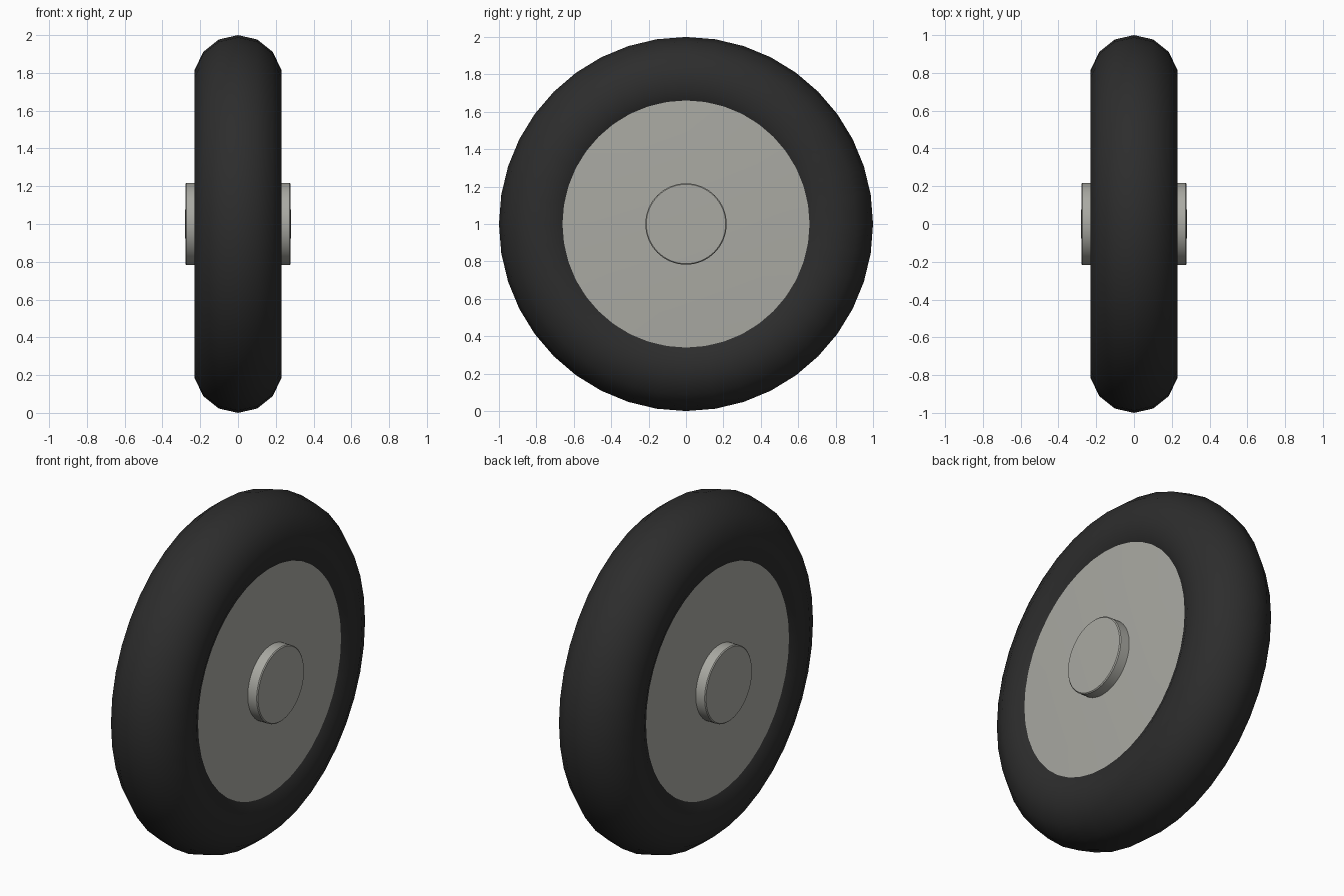
import bpy
import math
from mathutils import Matrix

cube = bpy.data.objects.get("Cube")
if cube:
    bpy.data.objects.remove(cube, do_unlink=True)

CENTRE = (0, 0, 1)


def make_material(name, colour):
    mat = bpy.data.materials.new(name)
    mat.use_nodes = True
    mat.diffuse_color = colour
    mat.node_tree.nodes["Principled BSDF"].inputs["Base Color"].default_value = colour
    return mat


def lathe(name, profile, segments, mat, closed=False):
    """Spin an (x, radius) profile around the axle; zero radius makes a pole."""
    verts, rings = [], []
    for x, r in profile:
        count = segments if r > 0 else 1
        rings.append([len(verts) + i for i in range(count)])
        for i in range(count):
            a = 2 * math.pi * i / segments
            verts.append((x, r * math.cos(a), r * math.sin(a)))
    faces = []
    pairs = list(zip(rings, rings[1:] + rings[:1])) if closed else list(zip(rings, rings[1:]))
    for a, b in pairs:
        for i in range(segments):
            j = (i + 1) % segments
            quad = [a[i % len(a)], a[j % len(a)], b[j % len(b)], b[i % len(b)]]
            faces.append(list(dict.fromkeys(quad)))
    mesh = bpy.data.meshes.new(name)
    mesh.from_pydata(verts, [], faces)
    mesh.transform(Matrix.Translation(CENTRE))
    mesh.materials.append(mat)
    obj = bpy.data.objects.new(name, mesh)
    bpy.context.collection.objects.link(obj)

    # Consistent outward normals and smooth shading with sharp rims
    bpy.ops.object.select_all(action="DESELECT")
    obj.select_set(True)
    bpy.context.view_layer.objects.active = obj
    bpy.ops.object.mode_set(mode="EDIT")
    bpy.ops.mesh.select_all(action="SELECT")
    bpy.ops.mesh.normals_make_consistent(inside=False)
    bpy.ops.object.mode_set(mode="OBJECT")
    bpy.ops.object.shade_smooth_by_angle(angle=math.radians(35))
    return obj


def mirrored(half):
    """Complete a right-to-left profile from its +x half."""
    return half + [(-x, r) for x, r in reversed(half)]


rubber = make_material("dark rubber", (0.026, 0.026, 0.026, 1))
metal = make_material("warm grey metal", (0.4, 0.4, 0.365, 1))

# Tyre: fourteen-sided tube swept round the axle
TUBE, SIDES = 0.235, 14
tube = [(TUBE * math.sin(2 * math.pi * i / SIDES),
         1 - TUBE + TUBE * math.cos(2 * math.pi * i / SIDES)) for i in range(SIDES)]
lathe("tyre", tube, 40, rubber, closed=True)

# Wheel disc: very shallow dome on each side
RIM = 0.66
dome = [(0.217 - 0.013 * t * t, RIM * t) for t in (0, 0.25, 0.5, 0.75, 1)]
lathe("wheel_disc", mirrored(dome), 80, metal)

# Hub: short axle drum through the disc, with softened ends
lathe("hub", mirrored([(0.28, 0), (0.278, 0.212), (0.273, 0.2175)]), 64, metal)
